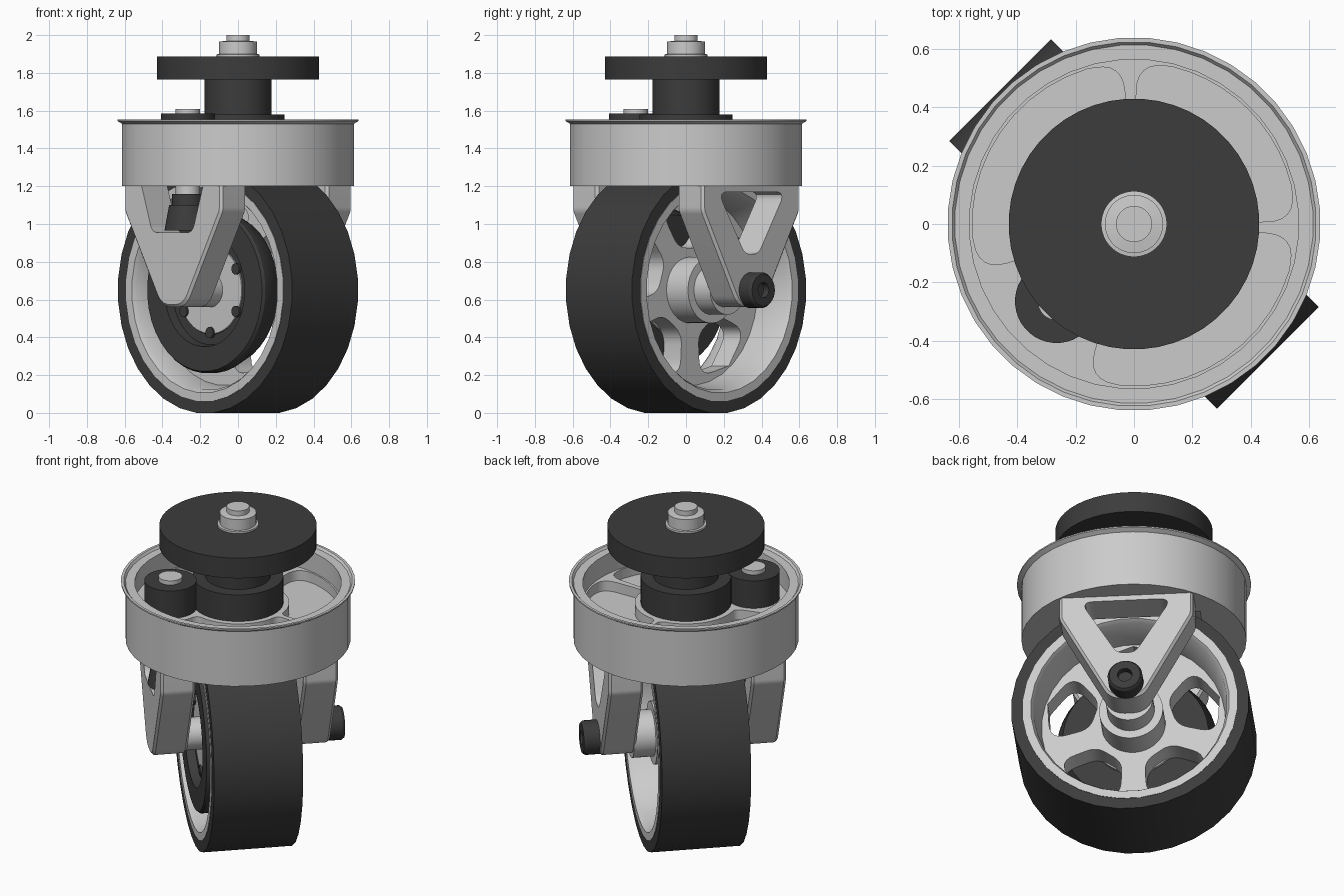
import bpy, bmesh
from math import sin, cos, pi, radians
from mathutils import Matrix, Vector

if "Cube" in bpy.data.objects:
    bpy.data.objects.remove(bpy.data.objects["Cube"])

TURN = Matrix.Rotation(pi / 4, 4, 'Z')            # the wheel is steered 45 degrees
UP = Matrix.Identity(4)
AXLE = Matrix(((0, 0, 1, 0), (1, 0, 0, 0), (0, 1, 0, .65), (0, 0, 0, 1)))  # local z runs along the axle
DARK = bpy.data.materials.new("dark")
DARK.diffuse_color = (.045, .045, .045, 1)
DARK.use_nodes = True
DARK.node_tree.nodes["Principled BSDF"].inputs["Base Color"].default_value = DARK.diffuse_color


def finish(name, bm, frame, dark=False):
    bmesh.ops.recalc_face_normals(bm, faces=bm.faces)
    bm.transform(TURN @ frame)
    me = bpy.data.meshes.new(name)
    bm.to_mesh(me)
    bm.free()
    ob = bpy.data.objects.new(name, me)
    bpy.context.collection.objects.link(ob)
    if dark:
        me.materials.append(DARK)
    return ob


def lathe(name, profile, frame=UP, dark=False, n=40, at=(0, 0)):
    """Revolve (radius, height) points; profiles off the axis are closed into rings."""
    bm = bmesh.new()
    rings = [[bm.verts.new((at[0] + r * cos(2 * pi * (i + .5) / n),
                            at[1] + r * sin(2 * pi * (i + .5) / n), h)) for i in range(n)]
             for r, h in profile]
    pairs = list(zip(rings, rings[1:]))
    if profile[0][0] > 0:
        pairs.append((rings[-1], rings[0]))
    for a, b in pairs:
        for i in range(n):
            j = (i + 1) % n
            bm.faces.new((a[i], a[j], b[j], b[i]))
    bmesh.ops.remove_doubles(bm, verts=bm.verts, dist=1e-5)
    return finish(name, bm, frame, dark)


def disc(name, r, h0, h1, frame=UP, dark=False, n=40, at=(0, 0), r2=None):
    return lathe(name, [(0, h0), (r, h0), (r if r2 is None else r2, h1), (0, h1)], frame, dark, n, at)


def rounded(points):
    """Fillet a polygon given as (x, y, cut distance)."""
    out = []
    for i, (x, y, d) in enumerate(points):
        p = Vector((x, y))
        if d == 0:
            out.append(p)
            continue
        a = p + (Vector(points[i - 1][:2]) - p).normalized() * d
        b = p + (Vector(points[(i + 1) % len(points)][:2]) - p).normalized() * d
        for k in range(7):
            t = k / 6
            out.append(a * (1 - t) ** 2 + p * 2 * t * (1 - t) + b * t * t)
    return out


def prism(name, points, h0, h1, frame=UP):
    bm = bmesh.new()
    loops = [[bm.verts.new((p.x, p.y, h)) for p in rounded(points)] for h in (h0, h1)]
    for l in loops:
        bm.faces.new(l)
    n = len(loops[0])
    for i in range(n):
        j = (i + 1) % n
        bm.faces.new((loops[0][i], loops[0][j], loops[1][j], loops[1][i]))
    return finish(name, bm, frame)


def apply_mod(ob, mod):
    bpy.context.view_layer.objects.active = ob
    bpy.ops.object.modifier_apply(modifier=mod.name)


def cut(ob, cutter):
    mod = ob.modifiers.new("cut", 'BOOLEAN')
    mod.operation, mod.solver, mod.object = 'DIFFERENCE', 'EXACT', cutter
    apply_mod(ob, mod)
    bpy.data.objects.remove(cutter)


def polar(r, deg, d=0):
    return (r * cos(radians(deg)), r * sin(radians(deg)), d)


# Turntable housing with rim flange, floor pockets and wheel well
housing = lathe("turntable_housing", [(0, 1.2), (.615, 1.2), (.615, 1.53), (.64, 1.545), (.64, 1.553),
                                      (.625, 1.553), (.615, 1.54), (.565, 1.54), (.565, 1.42), (0, 1.42)])
for a0, a1 in ((1, 89), (94, 197), (-107, -4)):
    a0, a1 = a0 - 45, a1 - 45
    arc = [a0 + 13 + (a1 - a0 - 26) * k / 10 for k in range(11)]
    pocket = ([polar(.555, a0, .1)] + [polar(.555, a) for a in arc] + [polar(.555, a1, .1)]
              + [polar(.28, a1, .04)] + [polar(.28, a) for a in reversed(arc)] + [polar(.28, a0, .04)])
    cut(housing, prism("pocket_cutter", pocket, 1.36, 1.5))
cut(housing, disc("wheel_well_cutter", .675, -.285, .285, AXLE))

# Fork legs, one on each side of the wheel (heights measured from the axle)
leg_shape = [(-.366, .57, 0), (-.366, .42, .02), (-.09, -.09, .07),
             (.09, -.09, .07), (.366, .42, .02), (.366, .57, 0)]
windows = {1: [(-.25, .52, .07), (.25, .52, .07), (.05, .19, .04), (-.05, .19, .04)],
           -1: [(-.245, .6, 0), (.245, .6, 0), (.15, .305, .04), (-.15, .305, .04)]}
for side, name in ((1, "bolt_side_leg"), (-1, "gear_side_leg")):
    leg = prism(name, leg_shape, min(side * .3, side * .492), max(side * .3, side * .492), AXLE)
    mod = leg.modifiers.new("chamfer", 'BEVEL')
    mod.width, mod.segments, mod.limit_method, mod.angle_limit = .014, 1, 'ANGLE', radians(60)
    apply_mod(leg, mod)
    cut(leg, prism("window_cutter", windows[side], min(side * .25, side * .6),
                   max(side * .25, side * .6), AXLE))

# Tyre and rim
lathe("tyre", [(.653, -.247), (.653, .247), (.588, .247), (.588, -.247)], AXLE, True, 32)
lathe("rim", [(.59, -.25), (.59, .25), (.545, .25), (.53, .225), (.505, .03),
              (.505, -.1), (.53, -.225), (.545, -.25)], AXLE, n=32)

# Five spokes flaring towards the rim
spokes = disc("spokes", .52, -.1, .03, AXLE, n=32)
for k in range(5):
    a = k * 72 + 18
    cut(spokes, prism("spoke_window_cutter",
                      [polar(.465, a - 27, .1), polar(.495, a), polar(.465, a + 27, .1),
                       polar(.24, a + 21, .06), polar(.24, a - 21, .06)], -.2, .2, AXLE))

# Hub, spacers and axle bolt
disc("hub", .175, -.13, .19, AXLE)
disc("hub_cover", .232, -.205, -.09, AXLE)
disc("bolt_side_spacer", .13, .18, .31, AXLE)
disc("gear_side_spacer", .09, -.31, -.19, AXLE)
lathe("axle_bolt", [(0, .48), (.095, .48), (.095, .565), (.085, .58), (.04, .58), (.04, .54), (0, .54)],
      AXLE, True, 32)

# Bevel ring gear and its mounting screws
lathe("bevel_ring_gear", [(.4, -.1), (.44, -.19), (.44, -.235), (.43, -.25), (.3, -.25),
                          (.29, -.2), (.235, -.2), (.235, -.1)], AXLE, True)
for k in range(6):
    disc("gear_screw", .03, -.215, -.15, AXLE, True, 12, polar(.225, k * 60 + 30)[:2])

# Bevel pinion on its vertical shaft, with spur gear above
pin = (-.375, 0)
disc("pinion_shaft", .065, 1.1, 1.61, n=32, at=pin)
disc("pinion_collar", .085, 1.09, 1.16, dark=True, n=32, at=pin)
disc("bevel_pinion", .125, .965, 1.1, dark=True, n=32, at=pin, r2=.1)
disc("small_spur_gear", .143, 1.42, 1.585, dark=True, at=pin)

# Central drive stack
disc("large_spur_gear", .248, 1.42, 1.58, dark=True)
disc("drive_column", .178, 1.57, 1.77, dark=True)
disc("drive_wheel", .43, 1.765, 1.887, dark=True, n=48)
lathe("top_shaft", [(0, 1.88), (.113, 1.88), (.113, 1.898), (.1, 1.9), (.1, 1.965),
                    (.062, 1.97), (.062, 2.0), (0, 2.0)])

for ob in bpy.context.scene.objects:
    ob.select_set(True)
bpy.ops.object.shade_smooth_by_angle(angle=radians(30))
